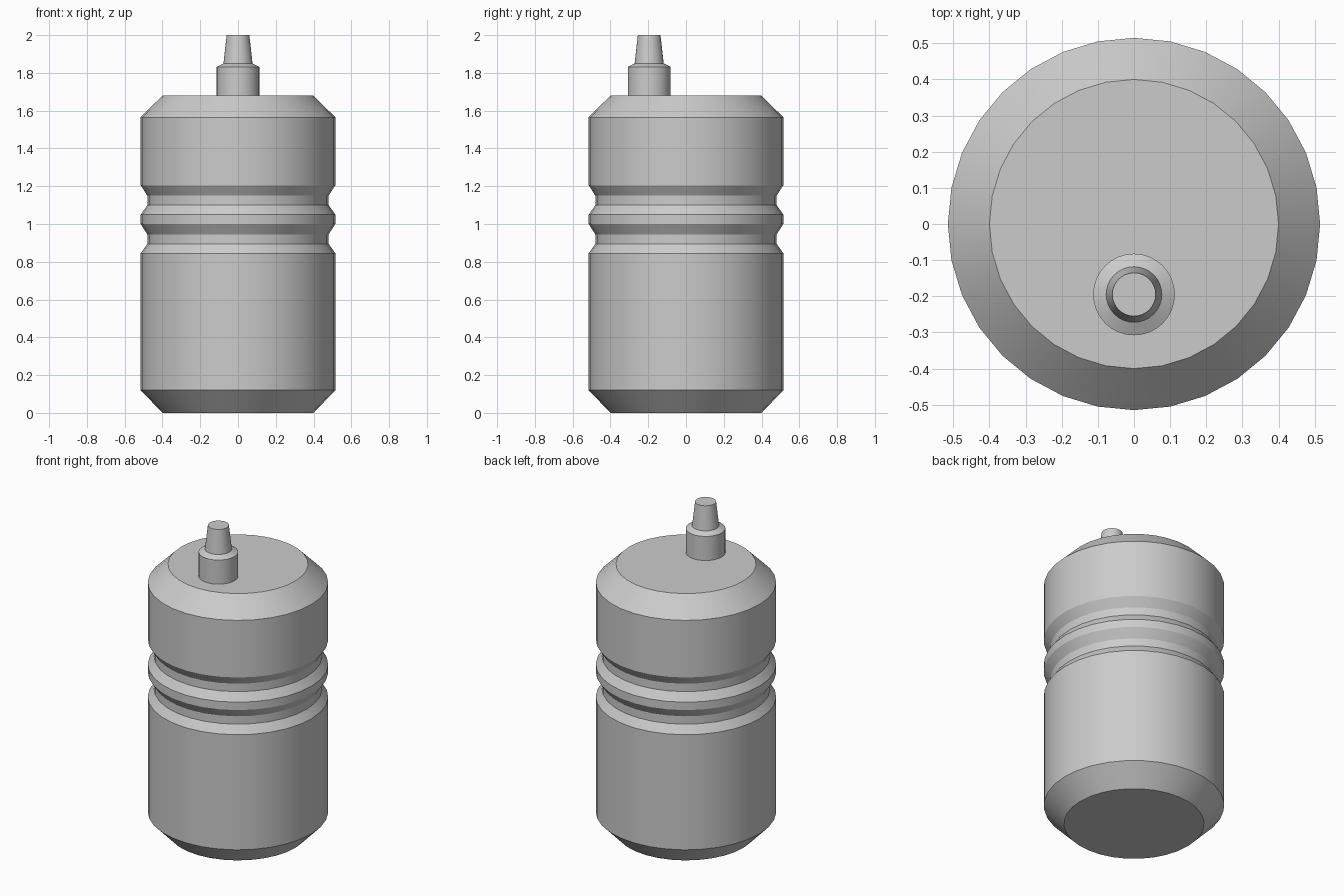
import bpy
import bmesh
from math import cos, sin, tau, radians

if "Cube" in bpy.data.objects:
    bpy.data.objects.remove(bpy.data.objects["Cube"])


def lathe(name, profile, centre=(0, 0), sides=32):
    """Closed solid of revolution from (radius, height) points, bottom to top."""
    bm = bmesh.new()
    rings = [[bm.verts.new((centre[0] + r * cos(tau * i / sides),
                            centre[1] + r * sin(tau * i / sides), z))
              for i in range(sides)] for r, z in profile]
    for low, high in zip(rings, rings[1:]):
        for i in range(sides):
            j = (i + 1) % sides
            bm.faces.new((low[i], low[j], high[j], high[i]))
    bm.faces.new(rings[0][::-1])
    bm.faces.new(rings[-1])
    mesh = bpy.data.meshes.new(name)
    bm.to_mesh(mesh)
    bm.free()
    obj = bpy.data.objects.new(name, mesh)
    bpy.context.collection.objects.link(obj)
    bpy.ops.object.select_all(action='DESELECT')
    obj.select_set(True)
    bpy.context.view_layer.objects.active = obj
    bpy.ops.object.shade_smooth_by_angle(angle=radians(25))
    return obj


R, GROOVE = 0.515, 0.48

# Bottle body: chamfered base, two grip grooves, chamfered shoulder
body = [(0.40, 0), (R, 0.12)]
for z in (0.845, 1.05):
    body += [(R, z), (GROOVE, z + 0.05), (GROOVE, z + 0.10), (R, z + 0.155)]
body[-1] = (R, 1.205)
body += [(R, 1.565), (0.40, 1.68)]
lathe("bottle_body", body)

# Off-centre spout: collar, small bevel, tapered tip
lathe("spout", [(0.113, 1.68), (0.113, 1.832), (0.077, 1.85), (0.06, 2.0)],
      centre=(0, -0.195))
